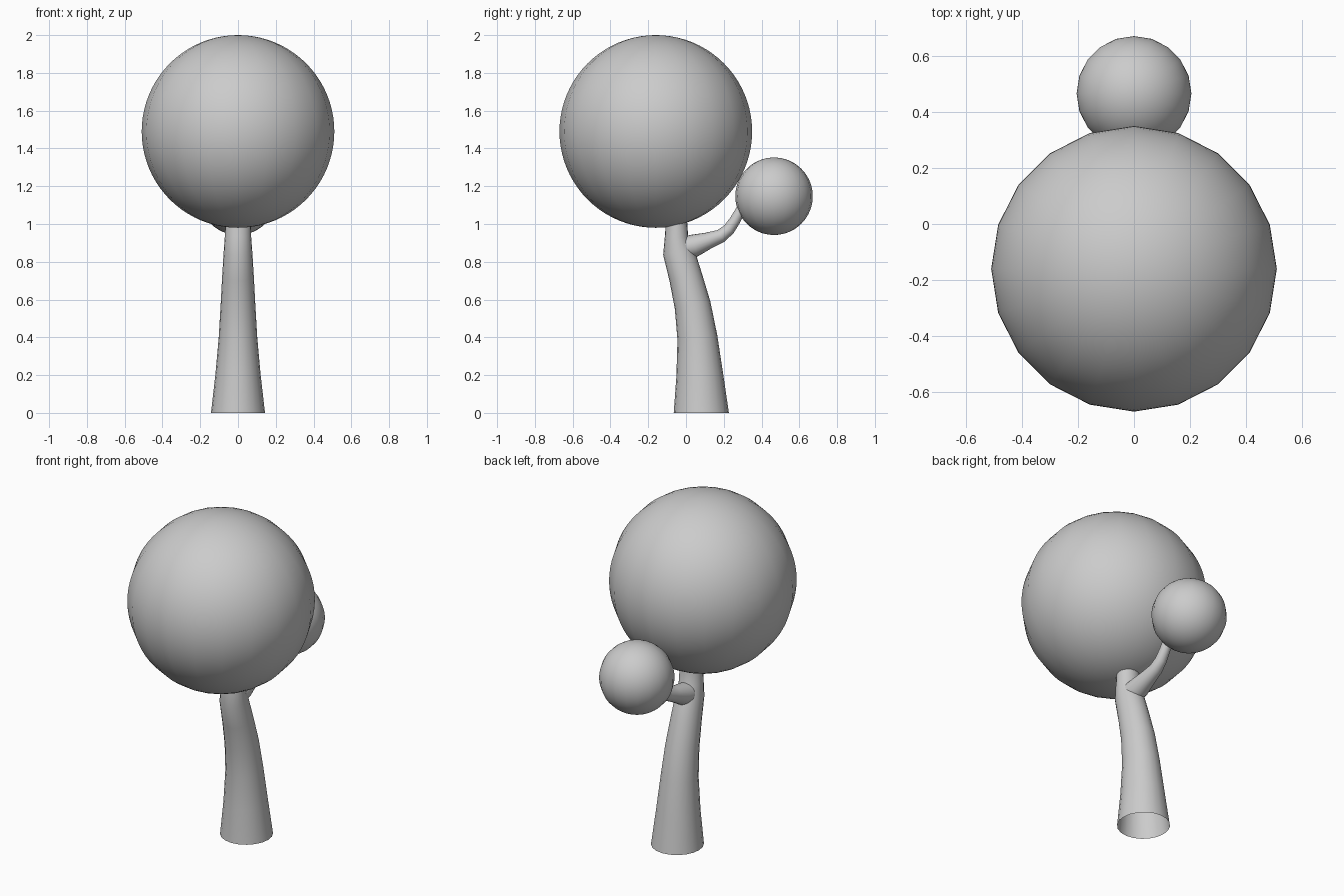
import bpy, bmesh, math
from mathutils import Vector

if "Cube" in bpy.data.objects:
    bpy.data.objects.remove(bpy.data.objects["Cube"])


def finish(bm, name):
    bmesh.ops.recalc_face_normals(bm, faces=bm.faces)
    mesh = bpy.data.meshes.new(name)
    bm.to_mesh(mesh)
    bm.free()
    for p in mesh.polygons:
        p.use_smooth = True
    obj = bpy.data.objects.new(name, mesh)
    bpy.context.collection.objects.link(obj)
    return obj


def ball(name, y, z, r):
    bm = bmesh.new()
    bmesh.ops.create_uvsphere(bm, u_segments=20, v_segments=40, radius=r)
    bmesh.ops.translate(bm, verts=bm.verts, vec=(0, y, z))
    return finish(bm, name)


def tube(name, stations, sides=20):
    """Open tapered tube; stations: (y, z, half width x, half depth, tilt)."""
    bm = bmesh.new()
    rings = []
    for y, z, rx, rd, tilt in stations:
        t = math.radians(tilt)
        across = Vector((0, math.cos(t), math.sin(t)))
        ring = []
        for i in range(sides):
            a = math.tau * i / sides
            ring.append(bm.verts.new(
                Vector((rx * math.cos(a), y, z)) + across * rd * math.sin(a)))
        rings.append(ring)
    for lo, hi in zip(rings, rings[1:]):
        for i in range(sides):
            j = (i + 1) % sides
            bm.faces.new((lo[i], lo[j], hi[j], hi[i]))
    return finish(bm, name)


# Trunk: flared open base, leaning towards the front, then upright
tube("trunk", [
    (0.081, 0.00, 0.143, 0.146, 0),
    (0.073, 0.20, 0.120, 0.124, 3),
    (0.060, 0.40, 0.102, 0.106, 7),
    (0.035, 0.57, 0.092, 0.096, 11),
    (-0.002, 0.72, 0.084, 0.088, 14),
    (-0.038, 0.85, 0.076, 0.084, 9),
    (-0.050, 0.93, 0.070, 0.062, -4),
    (-0.050, 1.02, 0.067, 0.056, -4),
])

# Side branch: leaves the trunk at the back and bends up
tube("branch", [
    (-0.03, 0.87, 0.065, 0.060, -78),
    (0.045, 0.885, 0.058, 0.060, -76),
    (0.12, 0.913, 0.046, 0.044, -68),
    (0.185, 0.937, 0.038, 0.036, -58),
    (0.227, 0.972, 0.033, 0.032, -40),
    (0.26, 1.02, 0.030, 0.029, -30),
    (0.31, 1.11, 0.027, 0.025, -28),
])

# Foliage balls
ball("large_crown", -0.16, 1.49, 0.51)
ball("small_crown", 0.466, 1.147, 0.205)
